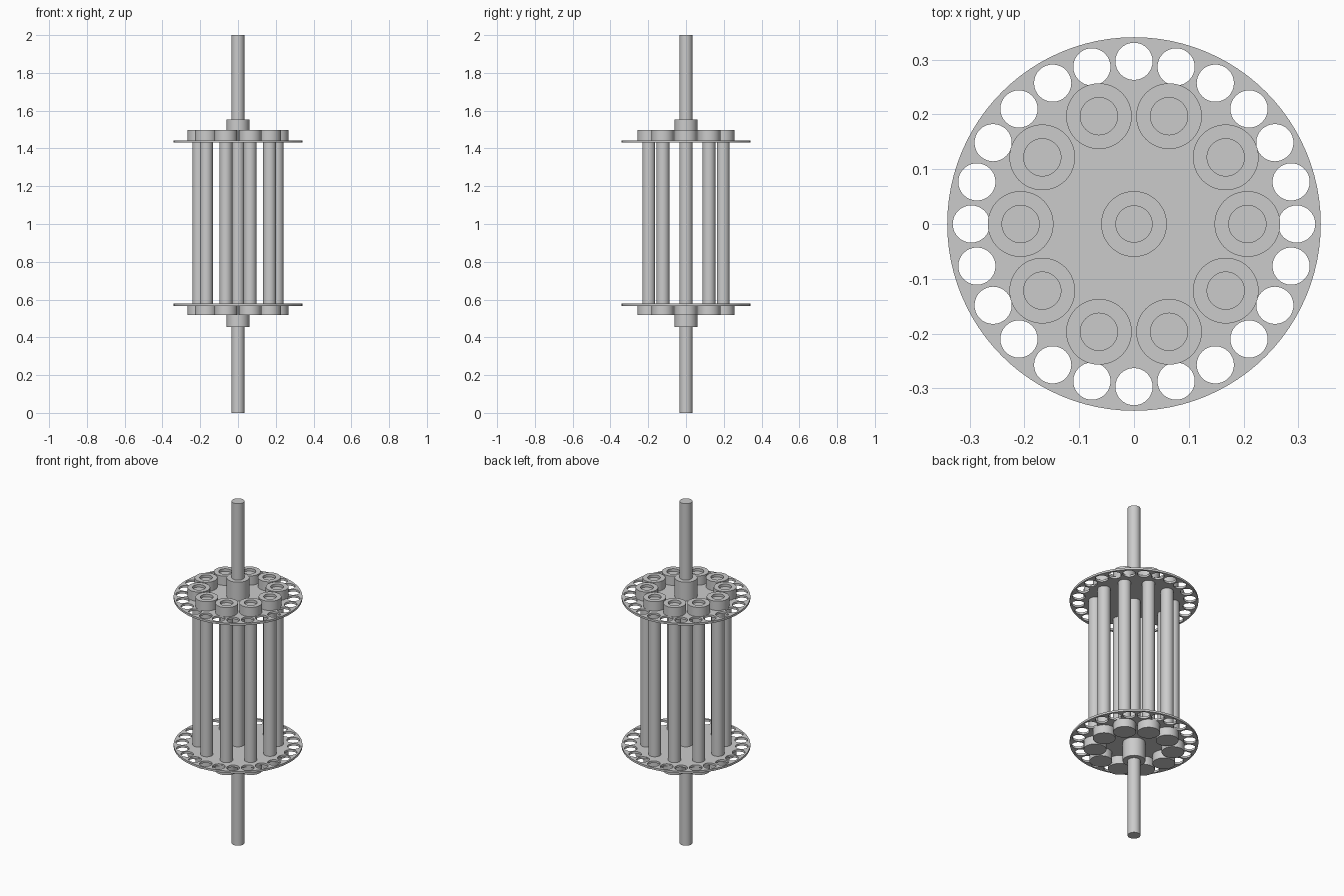
import bpy, bmesh
from math import cos, sin, pi, tau
from mathutils import Matrix, Vector

cube = bpy.data.objects.get("Cube")
if cube:
    bpy.data.objects.remove(cube, do_unlink=True)

metal = bpy.data.materials.new("grey_metal")
metal.use_nodes = True
GREY = (0.6, 0.6, 0.6, 1)
metal.diffuse_color = GREY
metal.node_tree.nodes["Principled BSDF"].inputs["Base Color"].default_value = GREY

SEGMENTS = 48
PLATE_R, PLATE_T = 0.341, 0.012
ROD_R, COLLAR_R, ROD_RING = 0.034, 0.06, 0.207
HOLE_R, HOLE_RING = 0.034, 0.297
LOW, HIGH = 0.572, 1.437          # plate mid heights
RODS, HOLES = 10, 24


def finish(obj):
    bpy.ops.object.select_all(action='DESELECT')
    obj.select_set(True)
    bpy.context.view_layer.objects.active = obj
    bpy.ops.object.shade_smooth_by_angle()


def lathe(name, profile, x=0, y=0):
    """Revolve (radius, height) points about a vertical axis at x, y."""
    bm = bmesh.new()
    verts = [bm.verts.new((r, 0, z)) for r, z in profile]
    edges = [bm.edges.new(pair) for pair in zip(verts, verts[1:])]
    bmesh.ops.spin(bm, geom=verts + edges, cent=(0, 0, 0), axis=(0, 0, 1),
                   angle=tau, steps=SEGMENTS, use_duplicate=False)
    bmesh.ops.remove_doubles(bm, verts=bm.verts, dist=0.0001)
    bmesh.ops.recalc_face_normals(bm, faces=bm.faces)
    mesh = bpy.data.meshes.new(name)
    bm.to_mesh(mesh)
    bm.free()
    mesh.materials.append(metal)
    obj = bpy.data.objects.new(name, mesh)
    obj.location = (x, y, 0)
    bpy.context.collection.objects.link(obj)
    finish(obj)


def cylinder(name, r, z0, z1, x=0, y=0):
    lathe(name, [(0, z0), (r, z0), (r, z1), (0, z1)], x, y)


def ring_points(count, radius):
    return [(radius * cos(tau * i / count), radius * sin(tau * i / count))
            for i in range(count)]


def perforated_plate(name, z):
    """Filled flat curve: outer disc with a ring of round holes."""
    curve = bpy.data.curves.new(name, 'CURVE')
    curve.dimensions = '2D'
    curve.fill_mode = 'BOTH'
    curve.extrude = PLATE_T / 2
    circles = [(0, 0, PLATE_R, 96)]
    circles += [(x, y, HOLE_R, 32) for x, y in ring_points(HOLES, HOLE_RING)]
    for cx, cy, radius, sides in circles:
        spline = curve.splines.new('POLY')
        spline.points.add(sides - 1)
        for point, (px, py) in zip(spline.points, ring_points(sides, radius)):
            point.co = (cx + px, cy + py, 0, 1)
        spline.use_cyclic_u = True
    obj = bpy.data.objects.new(name, curve)
    obj.location.z = z
    bpy.context.collection.objects.link(obj)
    bpy.ops.object.select_all(action='DESELECT')
    obj.select_set(True)
    bpy.context.view_layer.objects.active = obj
    bpy.ops.object.convert(target='MESH')
    obj = bpy.context.object
    bm = bmesh.new()
    bm.from_mesh(obj.data)
    bmesh.ops.remove_doubles(bm, verts=bm.verts, dist=0.0001)
    bmesh.ops.recalc_face_normals(bm, faces=bm.faces)
    bm.to_mesh(obj.data)
    bm.free()
    obj.data.materials.clear()
    obj.data.materials.append(metal)
    finish(obj)


# End plates
perforated_plate("lower_plate", LOW)
perforated_plate("upper_plate", HIGH)

# Central shaft and its hubs
cylinder("shaft", ROD_R, 0, 2)
cylinder("lower_hub", COLLAR_R, 0.456, LOW)
cylinder("upper_hub", COLLAR_R, HIGH, 1.553)

# Ring of rods, each with a closed lower cap and a recessed upper collar
TOP, FLOOR = 1.497, 1.482
for i, (x, y) in enumerate(ring_points(RODS, ROD_RING), 1):
    cylinder(f"rod_{i}", ROD_R, LOW, HIGH, x, y)
    cylinder(f"lower_cap_{i}", COLLAR_R, 0.517, LOW, x, y)
    lathe(f"upper_collar_{i}",
          [(0, FLOOR), (ROD_R, FLOOR), (ROD_R, TOP), (COLLAR_R, TOP),
           (COLLAR_R, HIGH), (0, HIGH)], x, y)
